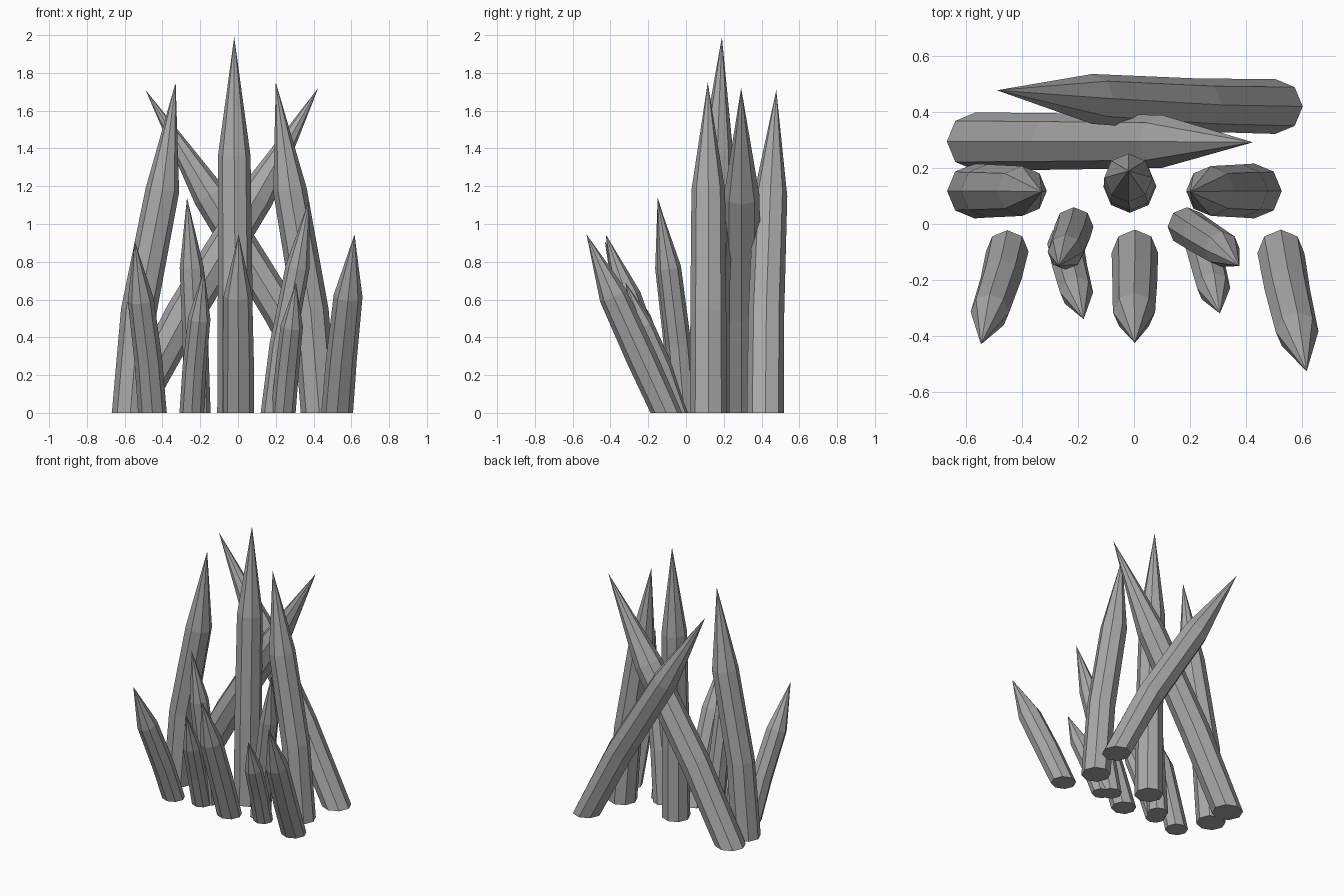
import bpy, bmesh, math
from mathutils import Vector

if "Cube" in bpy.data.objects:
    bpy.data.objects.remove(bpy.data.objects["Cube"])

SIDES = 8

wood = bpy.data.materials.new("weathered_grey")
wood.diffuse_color = (0.40, 0.40, 0.40, 1)
wood.use_nodes = True
wood.node_tree.nodes["Principled BSDF"].inputs["Base Color"].default_value = wood.diffuse_color


def stake(name, radius, base, mid, shoulder, tip):
    """Eight-sided pole: level foot, two rings square to its axis, sharpened tip."""
    base, mid, shoulder, tip = (Vector(p) for p in (base, mid, shoulder, tip))
    tilt = Vector((0, 0, 1)).rotation_difference((tip - base).normalized())
    bm = bmesh.new()
    rings = []
    for centre, r, level in ((base, radius, True), (mid, radius * 0.97, False),
                             (shoulder, radius * 0.91, False)):
        ring = []
        for k in range(SIDES):
            a = math.tau * k / SIDES
            offset = Vector((math.cos(a), math.sin(a), 0)) * r
            if not level:
                offset = tilt @ offset
            ring.append(bm.verts.new(centre + offset))
        rings.append(ring)
    point = bm.verts.new(tip)
    bm.faces.new(rings[0][::-1])
    for k in range(SIDES):
        n = (k + 1) % SIDES
        for low, high in zip(rings, rings[1:]):
            bm.faces.new((low[k], low[n], high[n], high[k]))
        bm.faces.new((rings[-1][k], rings[-1][n], point))
    mesh = bpy.data.meshes.new(name)
    bm.to_mesh(mesh)
    bm.free()
    mesh.materials.append(wood)
    bpy.context.collection.objects.link(bpy.data.objects.new(name, mesh))


# Tall upright stakes
stake("tall_centre_stake", 0.095, (-0.015, 0.135, 0), (-0.015, 0.14, 0.62),
      (-0.02, 0.165, 1.36), (-0.02, 0.19, 1.99))
stake("tall_left_stake", 0.098, (-0.57, 0.118, 0), (-0.525, 0.118, 0.54),
      (-0.40, 0.118, 1.18), (-0.33, 0.115, 1.75))
stake("tall_right_stake", 0.098, (0.43, 0.118, 0), (0.385, 0.118, 0.54),
      (0.275, 0.118, 1.18), (0.20, 0.115, 1.75))

# Crossed stakes at the back
stake("crossed_stake_rising_right", 0.104, (-0.565, 0.295, 0), (-0.28, 0.295, 0.53),
      (0.10, 0.295, 1.15), (0.425, 0.292, 1.72))
stake("crossed_stake_rising_left", 0.098, (0.505, 0.42, 0), (0.23, 0.425, 0.53),
      (-0.15, 0.447, 1.15), (-0.49, 0.478, 1.71))

# Inner pairs: a medium stake with a short one leaning out in front
stake("medium_left_stake", 0.070, (-0.215, -0.01, 0), (-0.225, -0.05, 0.36),
      (-0.245, -0.10, 0.77), (-0.27, -0.15, 1.14))
stake("medium_right_stake", 0.070, (0.19, -0.01, 0), (0.235, -0.04, 0.36),
      (0.315, -0.09, 0.77), (0.377, -0.15, 1.13))
stake("short_left_stake", 0.065, (-0.245, -0.07, 0), (-0.23, -0.15, 0.25),
      (-0.205, -0.245, 0.50), (-0.18, -0.34, 0.76))
stake("short_right_stake", 0.065, (0.24, -0.05, 0), (0.26, -0.13, 0.23),
      (0.285, -0.23, 0.46), (0.307, -0.32, 0.69))

# Front row leaning outward
stake("front_left_stake", 0.076, (-0.453, -0.098, 0), (-0.475, -0.195, 0.28),
      (-0.515, -0.315, 0.60), (-0.547, -0.43, 0.91))
stake("front_centre_stake", 0.083, (0.003, -0.103, 0), (0.003, -0.20, 0.29),
      (0.0, -0.315, 0.62), (0.003, -0.425, 0.945))
stake("front_right_stake", 0.084, (0.525, -0.104, 0), (0.548, -0.235, 0.29),
      (0.583, -0.385, 0.62), (0.617, -0.527, 0.945))
